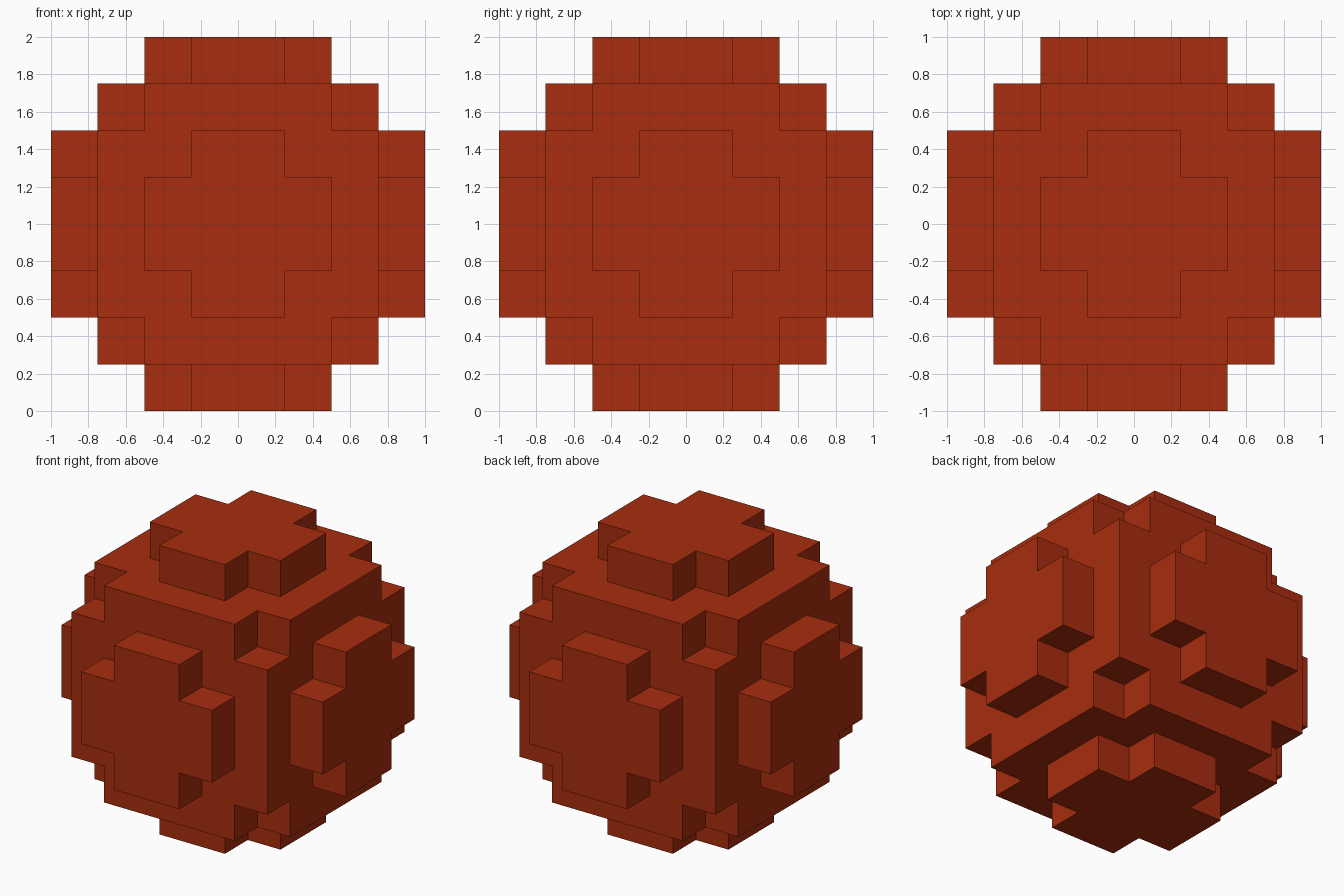
import bpy, bmesh
from mathutils import Vector

if "Cube" in bpy.data.objects:
    bpy.data.objects.remove(bpy.data.objects["Cube"])

N, S = 8, 0.25          # blocks across, block size
RADIUS = 4.0            # ball radius in blocks

red = bpy.data.materials.new("brick red")
red.diffuse_color = (0.39, 0.026, 0.0045, 1)
red.use_nodes = True
red.node_tree.nodes["Principled BSDF"].inputs["Base Color"].default_value = red.diffuse_color


def filled(cell):
    """A block belongs to the ball when its centre lies within the radius."""
    return sum((c + 0.5 - N / 2) ** 2 for c in cell) < RADIUS ** 2


# Blocky ball: keep only the outward faces of the filled blocks
bm = bmesh.new()
verts = {}


def corner(p):
    if p not in verts:
        verts[p] = bm.verts.new(Vector(p) * S - Vector((1, 1, 0)))
    return verts[p]


cells = [(x, y, z) for x in range(N) for y in range(N) for z in range(N)]
for cell in filter(filled, cells):
    for axis in range(3):
        u, v = (axis + 1) % 3, (axis + 2) % 3
        for side in (0, 1):
            neighbour = list(cell)
            neighbour[axis] += 2 * side - 1
            if filled(neighbour):
                continue
            loop = []
            for du, dv in ((0, 0), (1, 0), (1, 1), (0, 1)):
                p = list(cell)
                p[axis] += side
                p[u] += du
                p[v] += dv
                loop.append(corner(tuple(p)))
            bm.faces.new(loop if side else loop[::-1])

mesh = bpy.data.meshes.new("block_ball")
bm.to_mesh(mesh)
bm.free()
mesh.materials.append(red)
bpy.context.collection.objects.link(bpy.data.objects.new("block_ball", mesh))
